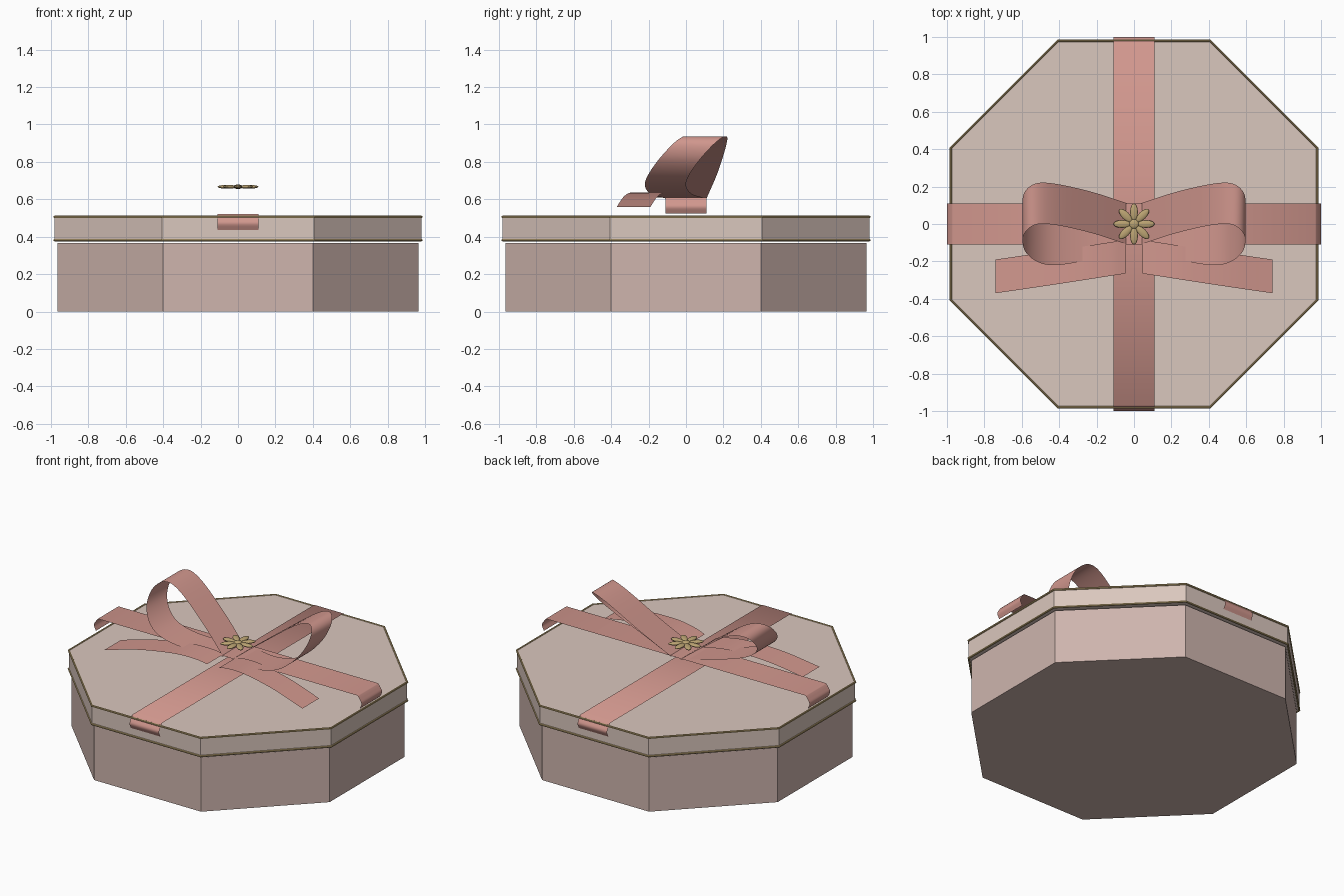
import bpy, bmesh, math
from mathutils import Vector

if "Cube" in bpy.data.objects:
    bpy.data.objects.remove(bpy.data.objects["Cube"])


def material(name, rgb):
    m = bpy.data.materials.new(name)
    m.diffuse_color = (*rgb, 1)
    m.use_nodes = True
    m.node_tree.nodes["Principled BSDF"].inputs["Base Color"].default_value = m.diffuse_color
    return m


LID = material("lid_cream", (0.70, 0.57, 0.51))
BODY = material("body_rose", (0.62, 0.46, 0.42))
RIBBON = material("ribbon_pink", (0.64, 0.31, 0.27))
GOLD = material("gold", (0.50, 0.37, 0.17))
CORNER = 1 / math.cos(math.pi / 8)


def octagon(name, apothem, z0, z1, mat):
    bpy.ops.mesh.primitive_cylinder_add(vertices=8, radius=apothem * CORNER, depth=z1 - z0,
                                        location=(0, 0, (z0 + z1) / 2), rotation=(0, 0, math.pi / 8))
    ob = bpy.context.object
    ob.name = name
    ob.data.materials.append(mat)


def trim(name, z):
    bpy.ops.mesh.primitive_torus_add(major_segments=8, minor_segments=8, major_radius=0.98 * CORNER,
                                     minor_radius=0.007, location=(0, 0, z), rotation=(0, 0, math.pi / 8))
    ob = bpy.context.object
    ob.name = name
    ob.data.materials.append(GOLD)


def smooth_path(pts, steps):
    # Catmull-Rom interpolation through the key points
    p = [Vector(q) for q in pts]
    p = [2 * p[0] - p[1]] + p + [2 * p[-1] - p[-2]]
    out = []
    for a, b, c, d in zip(p, p[1:], p[2:], p[3:]):
        for i in range(steps):
            t = i / steps
            out.append(0.5 * (2 * b + (c - a) * t + (2 * a - 5 * b + 4 * c - d) * t * t
                              + (3 * b - a - 3 * c + d) * t ** 3))
    return out + [p[-2]]


def strip(name, path, width, mirror=False, turn=0):
    # thin ribbon swept along a path, its width lying along y
    bm = bmesh.new()
    half = Vector((0, width / 2, 0))
    rows = [(bm.verts.new(Vector(q) - half), bm.verts.new(Vector(q) + half)) for q in path]
    for (a, b), (c, d) in zip(rows, rows[1:]):
        bm.faces.new((a, c, d, b))
    if mirror:
        bmesh.ops.scale(bm, vec=(-1, 1, 1), verts=bm.verts)
        bmesh.ops.reverse_faces(bm, faces=bm.faces)
    me = bpy.data.meshes.new(name)
    bm.to_mesh(me)
    bm.free()
    ob = bpy.data.objects.new(name, me)
    bpy.context.collection.objects.link(ob)
    ob.rotation_euler.z = turn
    me.materials.append(RIBBON)
    me.shade_smooth()


# Box and lid with gold edging
octagon("box_body", 0.965, 0, 0.367, BODY)
octagon("lid", 0.98, 0.38, 0.508, LID)
trim("lid_trim_lower", 0.382)
trim("lid_trim_upper", 0.506)

# Crossed ribbon bands with curled ends
end = smooth_path([(0.97, 0, 0.0), (0.985, 0, -0.02), (1.0, 0, -0.05), (0.985, 0, -0.085)], 4)
for name, z, turn in (("band_front_back", 0.522, math.pi / 2), ("band_left_right", 0.61, 0)):
    right = [Vector((q.x, 0, q.z + z)) for q in end]
    left = [Vector((-q.x, 0, q.z)) for q in reversed(right)]
    strip(name, left + right, 0.22, turn=turn)

# Bow loops and tails
loop = smooth_path([(0.035, 0, 0.605), (0.22, 0.06, 0.745), (0.42, 0.105, 0.89), (0.53, 0.105, 0.937),
                    (0.59, 0.05, 0.905), (0.585, -0.03, 0.82), (0.52, -0.09, 0.735),
                    (0.42, -0.11, 0.675), (0.25, -0.08, 0.63), (0.035, 0, 0.605)], 6)
tail = smooth_path([(0.045, -0.175, 0.61), (0.13, -0.188, 0.628), (0.27, -0.21, 0.635),
                    (0.5, -0.245, 0.612), (0.74, -0.28, 0.56)], 6)
for side, flip in (("right", False), ("left", True)):
    strip("bow_loop_" + side, loop, 0.22, flip)
    strip("bow_tail_" + side, tail, 0.18, flip)

# Gold flower at the centre of the bow
for i in range(8):
    a = i * math.pi / 4
    bpy.ops.mesh.primitive_uv_sphere_add(segments=14, ring_count=8, rotation=(0, 0, a),
                                         location=(0.064 * math.cos(a), 0.064 * math.sin(a), 0.667))
    ob = bpy.context.object
    ob.name = f"flower_petal_{i + 1}"
    ob.scale = (0.046, 0.021, 0.010)
    ob.data.materials.append(GOLD)
    ob.data.shade_smooth()
bpy.ops.mesh.primitive_uv_sphere_add(segments=14, ring_count=8, location=(0, 0, 0.667))
ob = bpy.context.object
ob.name = "flower_centre"
ob.scale = (0.026, 0.026, 0.012)
ob.data.materials.append(GOLD)
ob.data.shade_smooth()
